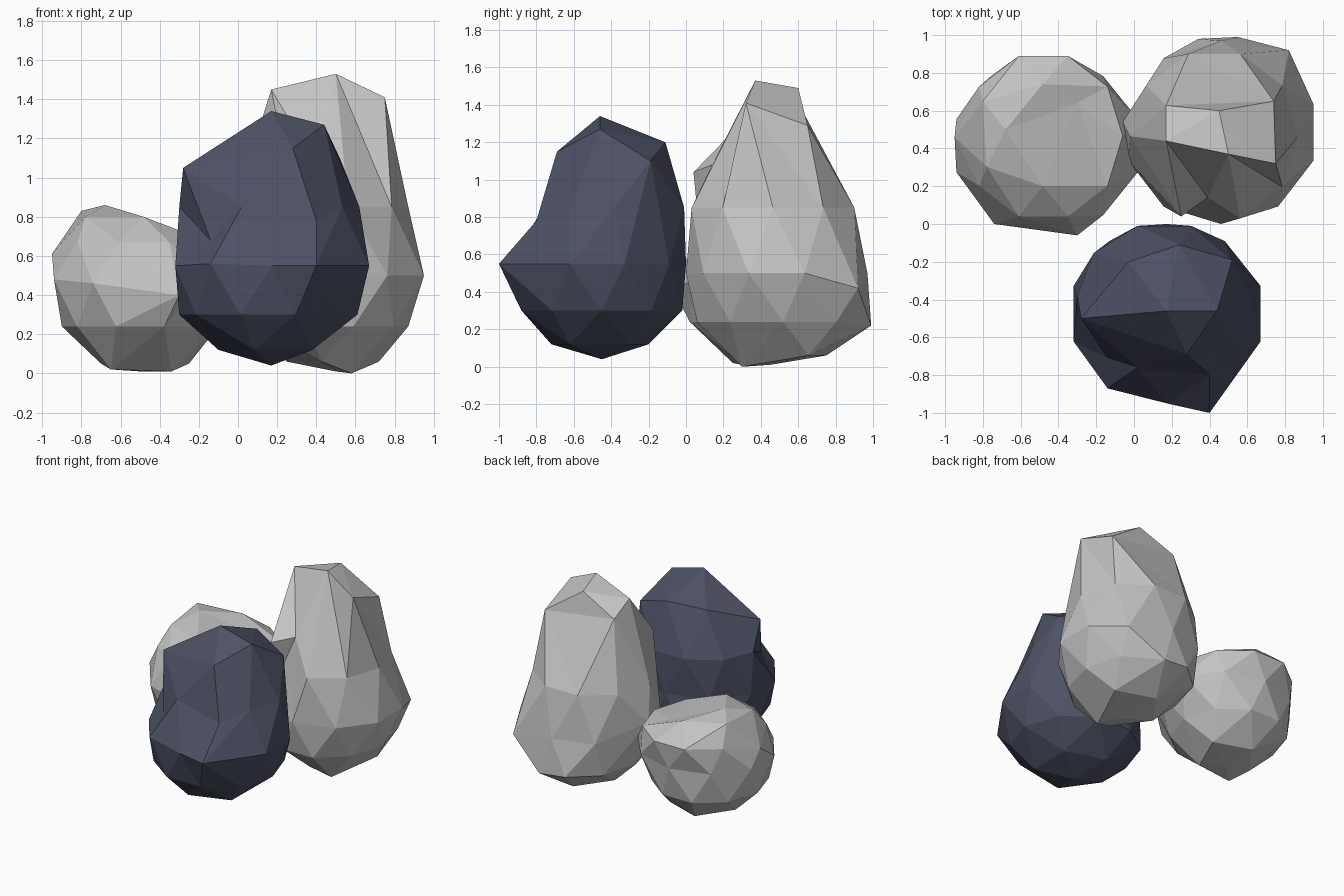
import bpy
import bmesh
from mathutils import Vector

default_cube = bpy.data.objects.get("Cube")
if default_cube:
    bpy.data.objects.remove(default_cube, do_unlink=True)


def make_material(name, colour):
    material = bpy.data.materials.new(name)
    material.use_nodes = True
    material.diffuse_color = (*colour, 1)
    shader = material.node_tree.nodes["Principled BSDF"]
    shader.inputs["Base Color"].default_value = (*colour, 1)
    shader.inputs["Roughness"].default_value = 0.9
    return material


def remap(value, low, high, new_low, new_high):
    if high - low < 0.001:
        return (new_low + new_high) / 2
    return new_low + (value - low) / (high - low) * (new_high - new_low)


def make_rock(name, material, levels, corners):
    """Fit the rings of a faceted ball to levels (z, x range, y range),
    then chisel the nearest vertices out to a few marked corners."""
    bm = bmesh.new()
    bmesh.ops.create_icosphere(bm, subdivisions=2, radius=1)

    # Sort the ball into its seven rings, from bottom to top
    rings = [[] for _ in levels]
    limits = (-0.95, -0.7, -0.3, 0.3, 0.7, 0.95)
    for vert in bm.verts:
        rings[sum(vert.co.z > limit for limit in limits)].append(vert)

    for ring, (z, x_range, y_range) in zip(rings, levels):
        flat = [v.co.to_2d().normalized() if len(ring) > 1 else Vector((0, 0))
                for v in ring]
        xs = [p.x for p in flat]
        ys = [p.y for p in flat]
        for vert, p in zip(ring, flat):
            vert.co = (remap(p.x, min(xs), max(xs), *x_range),
                       remap(p.y, min(ys), max(ys), *y_range), z)

    # Each corner takes the closest vertex that is still free
    free = list(bm.verts)
    for corner in map(Vector, corners):
        vert = min(free, key=lambda v: (v.co - corner).length)
        vert.co = corner
        free.remove(vert)

    bmesh.ops.triangulate(bm, faces=bm.faces[:])
    bmesh.ops.recalc_face_normals(bm, faces=bm.faces[:])
    mesh = bpy.data.meshes.new(name)
    bm.to_mesh(mesh)
    bm.free()
    mesh.materials.append(material)
    rock = bpy.data.objects.new(name, mesh)
    bpy.context.collection.objects.link(rock)
    return rock


pale_stone = make_material("pale grey stone", (0.55, 0.55, 0.55))
slate_stone = make_material("blue slate stone", (0.075, 0.083, 0.13))

# Low pale boulder, sloping down towards the others
make_rock("low_boulder", pale_stone, [
    (0.01, (-0.5, -0.5), (0.4, 0.4)),
    (0.05, (-0.7, -0.25), (0.15, 0.65)),
    (0.24, (-0.9, -0.1), (0.02, 0.82)),
    (0.48, (-0.94, 0.02), (-0.04, 0.87)),
    (0.67, (-0.9, -0.06), (0.04, 0.89)),
    (0.8, (-0.78, -0.3), (0.2, 0.74)),
    (0.83, (-0.55, -0.55), (0.58, 0.58)),
], [
    (-0.95, 0.46, 0.61), (-0.34, 0.3, 0.01), (-0.65, 0.25, 0.02),
    (-0.8, 0.65, 0.83), (-0.68, 0.5, 0.86), (-0.3, 0.64, 0.72),
    (-0.3, -0.06, 0.4), (-0.74, 0, 0.46),
])

# Dark rock with a ledge across its front
make_rock("dark_rock", slate_stone, [
    (0.04, (0.17, 0.17), (-0.45, -0.45)),
    (0.12, (-0.1, 0.38), (-0.72, -0.2)),
    (0.3, (-0.3, 0.61), (-0.88, -0.02)),
    (0.55, (-0.32, 0.67), (-0.95, 0)),
    (0.85, (-0.3, 0.62), (-0.76, -0.01)),
    (1.15, (-0.24, 0.52), (-0.66, -0.12)),
    (1.34, (0.17, 0.17), (-0.46, -0.46)),
], [
    (0.4, -1, 0.55), (-0.14, -0.87, 0.56), (0.4, -0.8, 0.78),
    (-0.14, -0.71, 0.68), (0.28, -0.69, 1.15), (-0.28, -0.5, 1.05),
    (0.44, -0.46, 1.27), (0.52, -0.19, 1.1), (0.24, -0.11, 1.2),
    (-0.03, -0.2, 1.17),
])

# Tall pale rock, undercut below its peak
make_rock("tall_rock", pale_stone, [
    (0.01, (0.5, 0.5), (0.45, 0.45)),
    (0.06, (0.25, 0.72), (0.25, 0.75)),
    (0.24, (0.06, 0.87), (0.06, 0.98)),
    (0.5, (-0.03, 0.95), (0, 0.97)),
    (0.85, (-0.02, 0.87), (0.03, 0.9)),
    (1.36, (0.17, 0.75), (0.32, 0.7)),
    (1.5, (0.45, 0.45), (0.6, 0.6)),
], [
    (0.17, 0.44, 1.45), (0.5, 0.37, 1.53), (0.75, 0.32, 1.41),
    (0.74, 0.65, 1.29), (0.45, 0.6, 1.49), (0.39, 0.14, 1.08),
    (0.25, 0.04, 1.04), (0.58, 0.3, 0), (0.55, 0.99, 0.22),
    (-0.06, 0.54, 0.6), (0.82, 0.92, 0.42),
])
